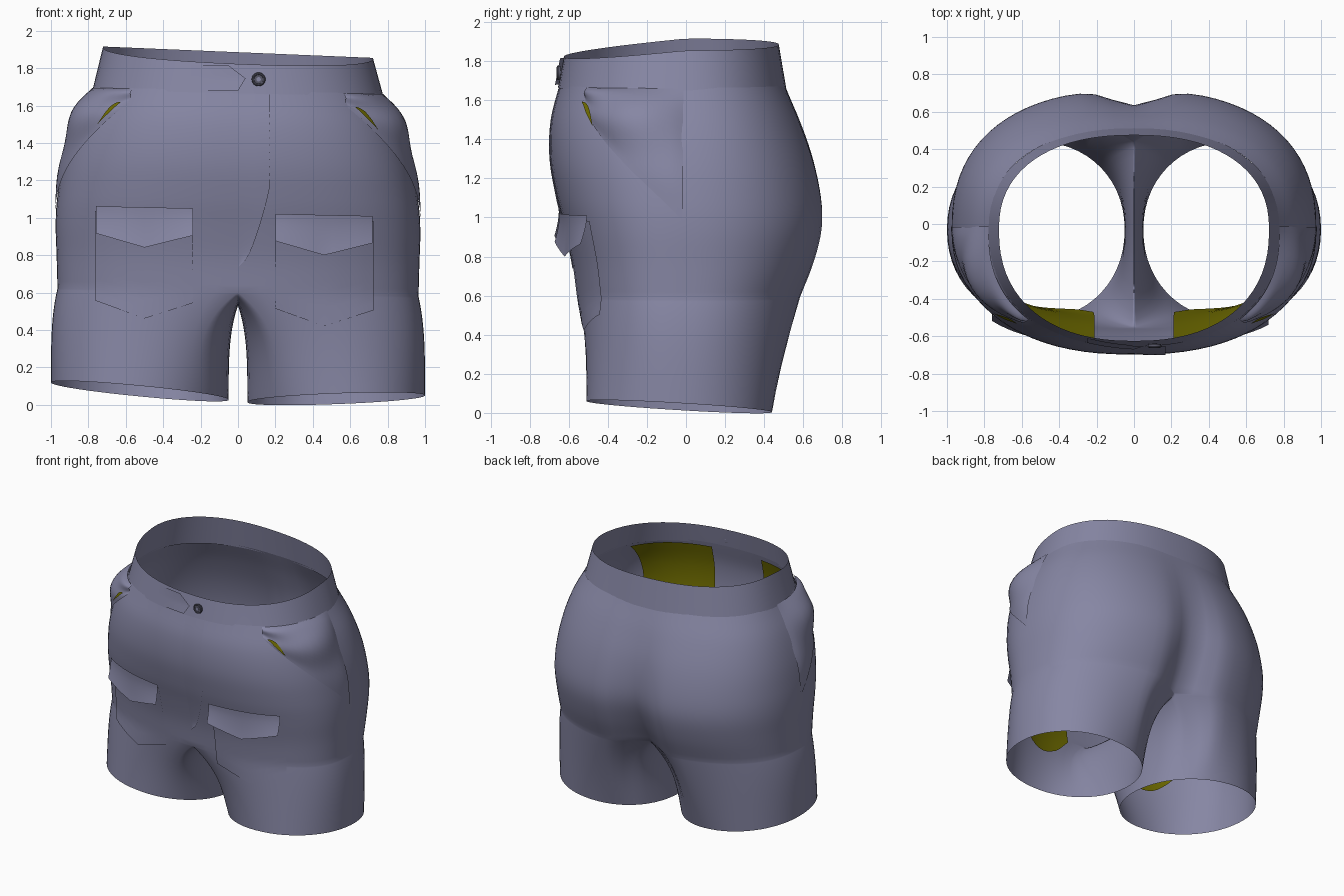
import bpy, bmesh, math
from mathutils import Vector
from mathutils.bvhtree import BVHTree

if "Cube" in bpy.data.objects:
    bpy.data.objects.remove(bpy.data.objects["Cube"])


def material(name, rgb):
    m = bpy.data.materials.new(name)
    m.diffuse_color = (*rgb, 1)
    m.use_nodes = True
    m.node_tree.nodes["Principled BSDF"].inputs["Base Color"].default_value = m.diffuse_color
    return m


FABRIC = material("grey blue fabric", (0.24, 0.24, 0.37))
LINING = material("olive lining", (0.16, 0.15, 0.0))
BUTTON = material("dark button", (0.09, 0.09, 0.13))


def finish(bm, name, mat):
    # the garment hangs slightly tilted, higher on its right
    bmesh.ops.remove_doubles(bm, verts=bm.verts, dist=0.0005)
    bmesh.ops.recalc_face_normals(bm, faces=bm.faces)
    tree = BVHTree.FromBMesh(bm)
    for v in bm.verts:
        v.co.z -= 0.022 * v.co.x
    me = bpy.data.meshes.new(name)
    bm.to_mesh(me)
    bm.free()
    me.materials.append(mat)
    me.polygons.foreach_set("use_smooth", [True] * len(me.polygons))
    ob = bpy.data.objects.new(name, me)
    bpy.context.collection.objects.link(ob)
    return tree


def add_grid(bm, rows, closed=False):
    vs = [[bm.verts.new(p) for p in r] for r in rows]
    n = len(rows[0])
    for a, b in zip(vs, vs[1:]):
        for j in range(n if closed else n - 1):
            k = (j + 1) % n
            bm.faces.new((a[j], a[k], b[k], b[j]))


# z, half width, front depth, back depth, seat crease
PROFILE = [(0.60, .965, .555, .605, .16), (0.78, .97, .58, .675, .13),
           (0.95, .975, .62, .715, .10), (1.10, .965, .66, .71, .075),
           (1.30, .93, .695, .665, .045), (1.50, .865, .69, .59, .02),
           (1.68, .77, .645, .505, 0)]


def profile(z):
    # smooth interpolation through the profile rows
    P = PROFILE
    i = max(0, min(len(P) - 2, sum(z >= p[0] for p in P) - 1))
    p, q = P[i], P[i + 1]
    a, b = P[max(i - 1, 0)], P[min(i + 2, len(P) - 1)]
    h = q[0] - p[0]
    t = (z - p[0]) / h
    out = []
    for k in range(1, 5):
        m0 = (q[k] - a[k]) / (q[0] - a[0]) * h
        m1 = (b[k] - p[k]) / (b[0] - p[0]) * h
        out.append((2*t**3 - 3*t*t + 1) * p[k] + (t**3 - 2*t*t + t) * m0
                   + (3*t*t - 2*t**3) * q[k] + (t**3 - t*t) * m1)
    return out


def oval(a, w, f, b, n=2.2):
    c, s = math.cos(a), math.sin(a)
    x = w * math.copysign(abs(c) ** (2 / n), c) if abs(c) > 1e-6 else 0
    y = -0.03 + (b + 0.03 if s > 0 else f - 0.03) * math.copysign(abs(s) ** (2 / n), s)
    return x, y


M, K = 41, 16
HALF = [math.radians(-90 + 180 * j / (M - 1)) for j in range(M)]
SPLIT, TOP, WRAP = 0.60, 1.68, 1.45


def torso_point(z, a):
    w, f, b, cr = profile(z)
    x, y = oval(a, w, f, b, 2.4)
    if y > 0:
        y -= cr * math.exp(-(x / 0.16) ** 2)
    return Vector((x, y, z))


# body: torso half rings, then each leg lofted from the crotch to the hem
body = bmesh.new()
for side in (1, -1):
    torso = [[torso_point(SPLIT + (TOP - SPLIT) * i / 28, a) for a in HALF] for i in range(29)]
    top = torso[0][:]
    yb, yf = top[-1].y, top[0].y
    for k in range(1, K):
        p = math.pi * k / K
        top.append(Vector((0, (yb + yf) / 2 + (yb - yf) / 2 * math.cos(p),
                           SPLIT - 0.07 * math.sin(p))))
    hem = []
    end = WRAP * math.pi / 2
    inner = [end + (2 * math.pi - 2 * end) * k / K for k in range(1, K)]
    for a in [a * WRAP for a in HALF] + inner:
        x, y = oval(a, 0.475, 0.51, 0.44, 2.1)
        x += 0.525
        z = 0.04 + 0.06 * (x - 0.5) - 0.06 * y
        hem.append(Vector((x, y, z + (0.01 + 0.015 * x if side < 0 else 0))))
    legs = []
    for i in range(19):
        s = (i / 18) ** 1.4
        e = 1 - (1 - s) ** 3.5
        legs.append([Vector((p.x + (q.x - p.x) * e, p.y + (q.y - p.y) * s,
                             p.z + (q.z - p.z) * s)) for p, q in zip(top, hem)])
    for rows, closed in ((torso, False), (legs, True)):
        add_grid(body, [[(p.x * side, p.y, p.z) for p in r] for r in rows], closed)
body_tree = finish(body, "shorts_body", FABRIC)

# waistband with a rim that dips at the front
band = bmesh.new()
rows = []
for i in range(6):
    t = i / 5
    row = []
    for j in range(72):
        x, y = oval(2 * math.pi * j / 72, 0.778 - 0.056 * t, 0.655 - 0.03 * t, 0.512 - 0.037 * t, 2.3)
        rim = 1.885 + 0.1 * min(y, 0) - 0.02 * x
        row.append((x, y, 1.665 + (rim - 1.665) * t))
    rows.append(row)
add_grid(band, rows, True)
band_tree = finish(band, "waistband", FABRIC)


def patch(name, mat, tree, nu, nv, ray, off, straight=False):
    # a panel draped on the surface found by casting rays at it
    bm = bmesh.new()
    rows = []
    for i in range(nv + 1):
        row = []
        for j in range(nu + 1):
            u, v = j / nu, i / nv
            o, d = (Vector(c) for c in ray(u, v))
            hit, nrm, _, _ = tree.ray_cast(o, d)
            if hit is None:
                hit, nrm, _, _ = tree.find_nearest(o + d * 2.3)
            if nrm.dot(d) > 0:
                nrm = -nrm
            row.append(hit + (-d if straight else nrm) * off(u, v))
        rows.append(row)
    add_grid(bm, rows)
    finish(bm, name, mat)


def from_front(x, z):
    return (x, -3, z), (0, 1, 0)


def from_side(deg, z, side):
    a = math.radians(deg)
    d = Vector((-math.cos(a) * side, math.sin(a), 0))
    return Vector((0, 0, z)) - d * 3, d


def tent(u):
    return 1 - abs(2 * u - 1)


for side, label, shift in ((1, "left", 0), (-1, "right", 0.04)):
    dz = 0.02 if side < 0 else 0

    def px(u):
        return side * (0.2 + shift + 0.52 * u)

    # patch pocket and its flaring pointed flap
    def pocket(u, v):
        lo = 0.52 - 0.09 * tent(u) + dz
        return from_front(px(u), lo + (1.0 + dz - lo) * v)

    def flap(u, v):
        lo = 0.88 - 0.07 * tent(u) + dz
        return from_front(px(u), lo + (1.025 + dz - lo) * v)

    patch(label + "_patch_pocket", FABRIC, body_tree, 12, 12, pocket, lambda u, v: 0.008)
    patch(label + "_pocket_flap", FABRIC, body_tree, 12, 6, flap,
          lambda u, v: 0.015 + 0.06 * (1 - v) ** 1.3, True)

    # olive pocket bag hanging inside the front
    def bag(u, v):
        lo = 0.36 + 0.15 * (2 * u - 1) ** 2
        return from_front(side * (0.215 + 0.505 * u), lo + (1.66 - lo) * v)

    patch(label + "_pocket_bag", LINING, body_tree, 12, 20, bag,
          lambda u, v: -0.015 - 0.05 * (1 - v))

    # puffed hip pocket above the slanted opening
    def hip(u, v):
        lo = 1.0 + 0.6 * u ** 0.9
        return from_side(1 + 41 * u, lo + (1.675 - lo) * v, side)

    def puff(u, v):
        fold = 0.01 * math.sin(9 * u + 7 * v) * math.sin(math.pi * v)
        bulge = max(0, math.sin(math.pi * u)) ** 0.7 * max(0, math.sin(math.pi * v ** 1.6)) ** 0.8
        return 0.006 + 0.05 * bulge + fold

    patch(label + "_hip_pocket", FABRIC, body_tree, 20, 16, hip, puff)

    # olive sliver showing in the pocket opening
    def sliver(u, v):
        z = 1.475 + 0.12 * u
        return from_side(32 + 8 * u, z + 0.035 * v * math.sin(math.pi * u), side)

    patch(label + "_pocket_gap", LINING, body_tree, 8, 2, sliver, lambda u, v: 0.03)


# curved fly panel
def fly(u, v):
    return from_front(0.003 + u * 0.165 * min(1, v * 2.2) ** 0.6, 0.74 + 0.92 * v)


patch("fly_panel", FABRIC, body_tree, 6, 24, fly, lambda u, v: 0.008 * u)


# pointed overlapping waistband tab
def tab(u, v):
    end = 0.04 - 0.09 * max(0, v - 0.5) * 2 - 0.04 * max(0, 0.5 - v) * 2
    return from_front(-0.25 + (end + 0.25) * u, 1.675 + 0.135 * v)


patch("waistband_tab", FABRIC, band_tree, 8, 8, tab, lambda u, v: 0.003 + 0.015 * u)

# button: disc, raised rim and centre stud
spot = band_tree.ray_cast(Vector((0.11, -3, 1.74)), Vector((0, 1, 0)))[0] + Vector((0, -0.013, 0))
turn = (math.radians(90), 0, 0)
for name, mat, r, depth in (("button_disc", BUTTON, 0.034, 0.014), ("button_stud", FABRIC, 0.012, 0.024)):
    bpy.ops.mesh.primitive_cylinder_add(vertices=24, radius=r, depth=depth, location=spot, rotation=turn)
    bpy.context.object.name = name
    bpy.context.object.data.materials.append(mat)
    bpy.ops.object.shade_smooth_by_angle()
bpy.ops.mesh.primitive_torus_add(major_radius=0.03, minor_radius=0.007, major_segments=24,
                                 minor_segments=8, location=spot + Vector((0, -0.005, 0)), rotation=turn)
bpy.context.object.name = "button_rim"
bpy.context.object.data.materials.append(BUTTON)
bpy.ops.object.shade_smooth_by_angle()
